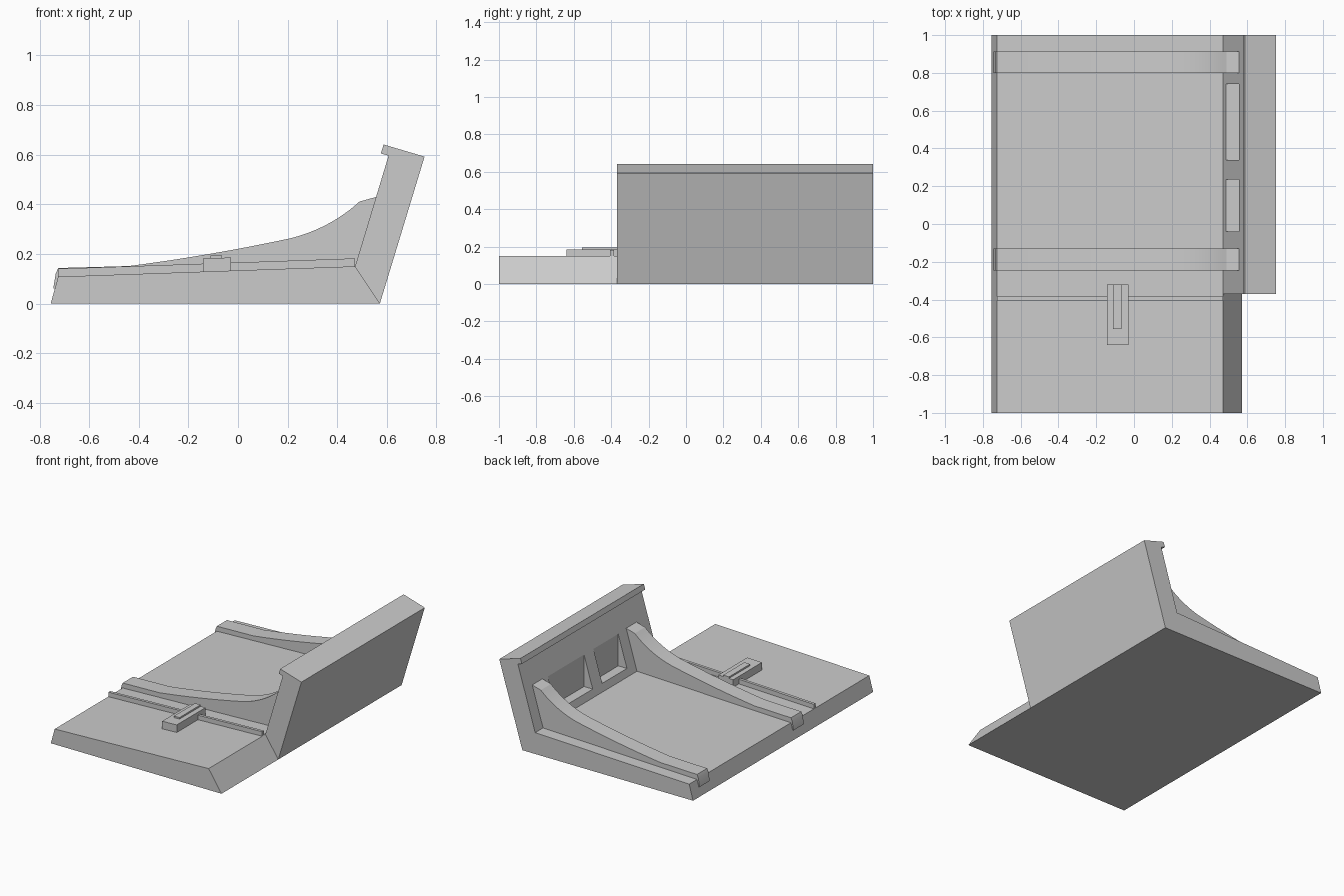
import bpy
import bmesh
import math
from mathutils import Vector

if "Cube" in bpy.data.objects:
    bpy.data.objects.remove(bpy.data.objects["Cube"], do_unlink=True)

grey = bpy.data.materials.new("plain_grey")
grey.use_nodes = True
grey.diffuse_color = (0.6, 0.6, 0.6, 1)
grey.node_tree.nodes["Principled BSDF"].inputs["Base Color"].default_value = (0.6, 0.6, 0.6, 1)


def prism(name, profile, y0, y1, smooth=False):
    """Extrude an (x, z) profile from y0 to y1."""
    bm = bmesh.new()
    face = bm.faces.new([bm.verts.new((x, y0, z)) for x, z in profile])
    moved = bmesh.ops.extrude_face_region(bm, geom=[face])["geom"]
    bmesh.ops.translate(bm, vec=(0, y1 - y0, 0),
                        verts=[v for v in moved if isinstance(v, bmesh.types.BMVert)])
    bmesh.ops.recalc_face_normals(bm, faces=bm.faces)
    mesh = bpy.data.meshes.new(name)
    bm.to_mesh(mesh)
    bm.free()
    mesh.materials.append(grey)
    obj = bpy.data.objects.new(name, mesh)
    bpy.context.collection.objects.link(obj)
    if smooth:
        bpy.ops.object.select_all(action="DESELECT")
        obj.select_set(True)
        bpy.context.view_layer.objects.active = obj
        bpy.ops.object.shade_smooth_by_angle(angle=math.radians(20))
    return obj


def bend(a, control, b, steps):
    """Points along a quadratic curve from a to b."""
    a, control, b = Vector(a), Vector(control), Vector(b)
    ts = [i / steps for i in range(steps + 1)]
    return [tuple(a * (1 - t) ** 2 + control * 2 * t * (1 - t) + b * t * t) for t in ts]


def deck_z(x):
    """Height of the sloping floor."""
    return 0.108 + (x + 0.725) * 0.035


# Sloping floor slab
floor_right = (0.472, deck_z(0.472))
prism("floor_slab", [(-0.755, 0), (0.572, 0), floor_right, (-0.725, 0.108)], -1, 1)

# Leaning wall with an overhanging lip
wall = prism("leaning_wall", [(0.572, 0), (0.752, 0.592), (0.587, 0.641), (0.576, 0.605),
                              (0.607, 0.596), floor_right], -0.37, 1)

# Window niches with level sills and upright backs
for i, (y0, y1) in enumerate([(0.34, 0.74), (-0.04, 0.235)]):
    cutter = prism(f"niche_cutter_{i + 1}", [(0.4, 0.2), (0.555, 0.2), (0.555, 0.5), (0.4, 0.5)], y0, y1)
    cutter.hide_render = True
    cutter.hide_viewport = True
    cutter.display_type = "WIRE"
    cut = wall.modifiers.new("niche", "BOOLEAN")
    cut.operation = "DIFFERENCE"
    cut.solver = "EXACT"
    cut.object = cutter

# Curved ribs bracing the wall
rib = [(-0.745, 0.06), (-0.735, 0.12), (-0.725, 0.143)]
rib += bend((-0.44, 0.151), (-0.12, 0.192), (0.208, 0.262), 8)
rib += bend((0.208, 0.262), (0.37, 0.302), (0.49, 0.411), 12)[1:]
rib += [(0.559, 0.43), (0.48, 0.16), (0.46, 0.06)]
for name, y0, y1 in [("front_rib", -0.245, -0.13), ("back_rib", 0.80, 0.913)]:
    prism(name, rib, y0, y1, smooth=True)


# Rail across the floor and the stepped block sitting on it
def slab(name, x0, x1, height, y0, y1):
    prism(name, [(x0, deck_z(x0) - 0.01), (x1, deck_z(x1) - 0.01),
                 (x1, deck_z(x1) + height), (x0, deck_z(x0) + height)], y0, y1)


slab("floor_rail", -0.724, 0.472, 0.032, -0.405, -0.385)
slab("rail_block", -0.142, -0.028, 0.053, -0.64, -0.32)
slab("block_top_bar", -0.11, -0.066, 0.064, -0.555, -0.32)
